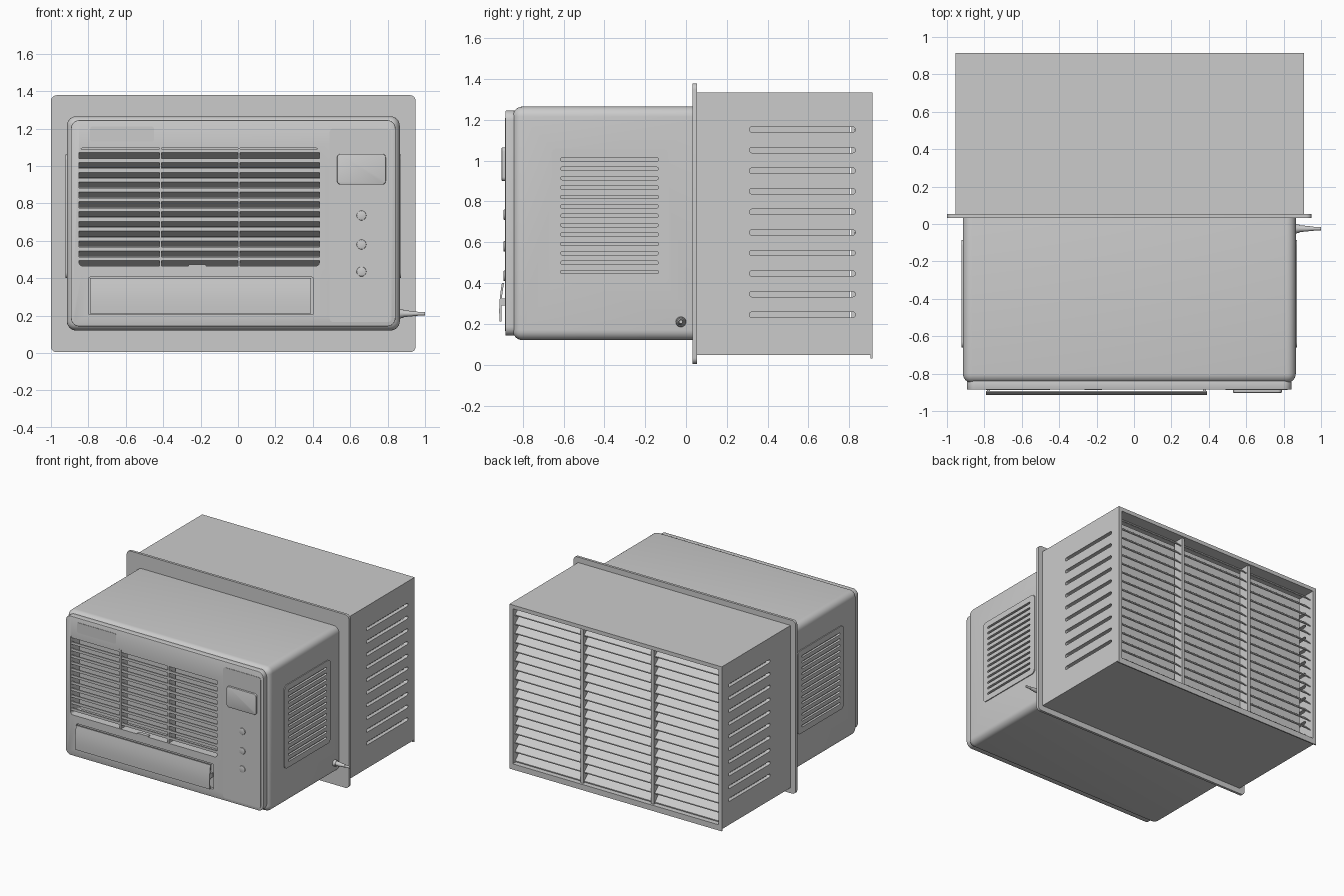
import bpy, bmesh, math

if "Cube" in bpy.data.objects:
    bpy.data.objects.remove(bpy.data.objects["Cube"])

CX = -0.025  # centre line of the cabinet


def rrect(u0, u1, v0, v1, r, n=6):
    """Rounded rectangle outline."""
    pts = []
    for cu, cv, a in ((u1 - r, v1 - r, 0), (u0 + r, v1 - r, 90), (u0 + r, v0 + r, 180), (u1 - r, v0 + r, 270)):
        for i in range(n + 1):
            t = math.radians(a + 90 * i / n)
            pts.append((cu + r * math.cos(t), cv + r * math.sin(t)))
    return pts


def rect(u0, u1, v0, v1):
    return [(u0, v0), (u1, v0), (u1, v1), (u0, v1)]


def prisms(name, parts, axis):
    """One object from outlines extruded along x (outline y,z) or y (outline x,z)."""
    bm = bmesh.new()
    for pts, lo, hi in parts:
        def put(p, d):
            return bm.verts.new((d, p[0], p[1]) if axis == 'x' else (p[0], d, p[1]))
        a = [put(p, lo) for p in pts]
        b = [put(p, hi) for p in pts]
        bm.faces.new(a)
        bm.faces.new(b[::-1])
        for i in range(len(pts)):
            j = (i + 1) % len(pts)
            bm.faces.new((a[i], b[i], b[j], a[j]))
    bmesh.ops.recalc_face_normals(bm, faces=bm.faces)
    me = bpy.data.meshes.new(name)
    bm.to_mesh(me)
    bm.free()
    ob = bpy.data.objects.new(name, me)
    bpy.context.collection.objects.link(ob)
    return ob


def activate(ob):
    bpy.ops.object.select_all(action='DESELECT')
    ob.select_set(True)
    bpy.context.view_layer.objects.active = ob


def bevel(ob, w, seg=3):
    activate(ob)
    m = ob.modifiers.new("bevel", 'BEVEL')
    m.width, m.segments, m.limit_method = w, seg, 'ANGLE'
    m.angle_limit = math.radians(40)
    bpy.ops.object.modifier_apply(modifier=m.name)


def cut(ob, *cutters):
    activate(ob)
    for c in cutters:
        m = ob.modifiers.new("cut", 'BOOLEAN')
        m.operation, m.object, m.solver = 'DIFFERENCE', c, 'EXACT'
        bpy.ops.object.modifier_apply(modifier=m.name)


def smooth(ob, deg=32):
    activate(ob)
    bpy.ops.object.shade_smooth_by_angle(angle=math.radians(deg))


# Cutters
grille_cut = prisms("grille_cutter", [(rrect(-0.85, 0.435, 0.465, 1.095, 0.02), -1.0, -0.77)], 'y')
door_cut = prisms("door_cutter", [(rrect(-0.8, 0.405, 0.205, 0.405, 0.01), -1.0, -0.865)], 'y')
vent_slots = []
for i in range(13):
    z = 0.73 + (i - 6) * 0.046
    pill = rrect(-0.615, -0.135, z - 0.008, z + 0.008, 0.0075, 3)
    vent_slots += [(pill, 0.855, 0.9), (pill, -0.95, -0.905)]
vent_cut = prisms("side_vent_cutter", vent_slots, 'x')
sleeve_slots = []
for i in range(10):
    z = 0.245 + i * 0.1008
    sleeve_slots.append((rrect(0.31, 0.83, z - 0.013, z + 0.013, 0.0125, 4), -1.2, 1.2))
slot_cut = prisms("sleeve_slot_cutter", sleeve_slots, 'x')
hollow_cut = prisms("sleeve_hollow_cutter", [(rect(-0.925, 0.88, 0.075, 1.305), 0.07, 1.2)], 'y')

# Indoor cabinet with rounded edges
body = prisms("cabinet", [(rect(-0.915, 0.865, 0.12, 1.265), -0.85, 0.12)], 'y')
bevel(body, 0.05, 6)
cut(body, grille_cut, vent_cut, door_cut)
smooth(body)

# Front panel
panel = prisms("front_panel", [(rrect(-0.893, 0.842, 0.142, 1.245, 0.045), -0.885, -0.83)], 'y')
bevel(panel, 0.004, 2)
cut(panel, grille_cut, door_cut)
smooth(panel)

# Front grille louvres, dropping towards the back
louvres = []
pitch = 0.63 / 12
for i in range(12):
    z = 1.095 - pitch * i - 0.004
    louvres.append(([(-0.878, z), (-0.878, z - 0.02), (-0.81, z - 0.05), (-0.806, z - 0.04), (-0.868, z)], -0.852, 0.437))
prisms("front_louvres", louvres, 'x')
prisms("front_grille_dividers", [(rect(x - 0.006, x + 0.006, 0.46, 1.1), -0.882, -0.80) for x in (-0.415, 0.005)], 'y')
prisms("louvre_tab", [(rrect(-0.265, -0.17, 0.462, 0.474, 0.004), -0.888, -0.86)], 'y')

# Lower flap: thin curved plate on hinge arms
outer, inner = [], []
for i in range(9):
    t = i / 8
    y = -0.914 + 0.012 * t - 0.006 * math.sin(math.pi * t) + 0.005
    outer.append((y - 0.005, 0.212 + 0.188 * t))
    inner.append((y + 0.005, 0.212 + 0.188 * t))
flap = prisms("lower_flap", [(outer + inner[::-1], -0.79, 0.39)], 'x')
smooth(flap)
prisms("flap_hinges", [(rect(-0.91, -0.86, 0.29, 0.325), x, x + 0.015) for x in (-0.785, 0.37)], 'x')

# Control strip, display, buttons, blank badge plate
strip = prisms("control_strip", [(rrect(0.49, 0.82, 0.165, 1.2, 0.02), -0.888, -0.87)], 'y')
display = prisms("display", [(rrect(0.53, 0.79, 0.9, 1.065, 0.02), -0.903, -0.87)], 'y')
bevel(display, 0.004, 2)
badge = prisms("badge_plate", [(rrect(-0.79, -0.45, 1.13, 1.21, 0.01), -0.888, -0.87)], 'y')
for ob in (strip, display, badge):
    smooth(ob)
for i, z in enumerate((0.735, 0.58, 0.435)):
    bpy.ops.mesh.primitive_cylinder_add(vertices=32, radius=0.026, depth=0.02, location=(0.66, -0.884, z), rotation=(math.pi / 2, 0, 0))
    knob = bpy.context.object
    knob.name = f"button_{i + 1}"
    bevel(knob, 0.004, 2)
    smooth(knob)

# Side vent plates
outline = rrect(-0.66, -0.085, 0.4, 1.06, 0.03)
vents = prisms("side_vents", [(outline, 0.862, 0.872), (outline, -0.922, -0.912)], 'x')
cut(vents, vent_cut)
smooth(vents)

# Wall flange
flange = prisms("wall_flange", [(rrect(-1.0, 0.95, 0.004, 1.378, 0.03), 0.033, 0.053)], 'y')
smooth(flange)

# Outdoor sleeve: open-backed box with slotted sides
sleeve = prisms("outer_sleeve", [(rect(-0.955, 0.91, 0.047, 1.335), 0.045, 0.915)], 'y')
cut(sleeve, hollow_cut, slot_cut)
smooth(sleeve)
prisms("drip_lip", [(rect(-0.955, 0.91, 0.03, 0.05), 0.905, 0.915)], 'y')
prisms("inner_chassis", [(rect(-0.895, 0.85, 0.10, 1.28), 0.06, 0.80)], 'y')

# Rear louvres sloping outwards and down, with two posts
rear = []
pitch = 1.23 / 17
for i in range(17):
    z = 0.075 + pitch * i
    rear.append(([(0.885, z + 0.006), (0.885, z + 0.014), (0.825, z + 0.07), (0.825, z + 0.062)], -0.926, 0.881))
prisms("rear_louvres", rear, 'x')
prisms("rear_posts", [(rect(x - 0.012, x + 0.012, 0.07, 1.31), 0.81, 0.897) for x in (CX - 0.31, CX + 0.31)], 'y')

# Power lead with tapered strain relief
for name, r1, r2, x0, x1 in (("lead_grommet", 0.027, 0.022, 0.855, 0.885), ("lead_relief", 0.019, 0.011, 0.88, 0.96), ("lead_cord", 0.009, 0.009, 0.95, 1.0)):
    bpy.ops.mesh.primitive_cone_add(vertices=24, radius1=r1, radius2=r2, depth=x1 - x0, location=((x0 + x1) / 2, -0.025, 0.21), rotation=(0, math.pi / 2, 0))
    bpy.context.object.name = name
    smooth(bpy.context.object)

# Remove the cutters
for c in (grille_cut, door_cut, vent_cut, slot_cut, hollow_cut):
    bpy.data.objects.remove(c, do_unlink=True)
